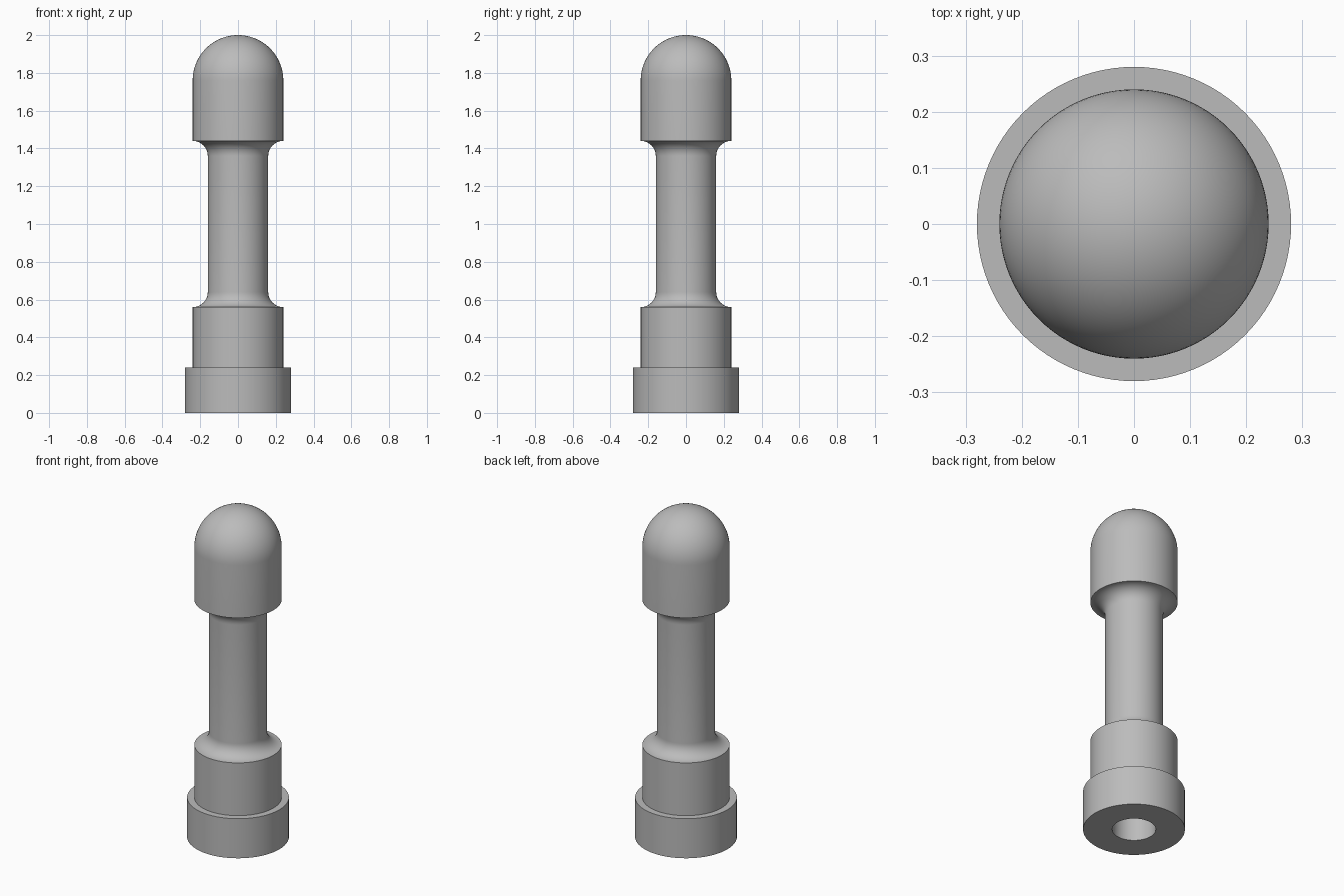
import bpy, bmesh
from math import pi, sin, cos, radians

old = bpy.data.objects.get("Cube")
if old:
    bpy.data.objects.remove(old, do_unlink=True)

grey = bpy.data.materials.new("plain grey")
grey.use_nodes = True
colour = (0.5, 0.5, 0.5, 1)
grey.diffuse_color = colour
grey.node_tree.nodes["Principled BSDF"].inputs["Base Color"].default_value = colour

SEGMENTS = 96
FLANGE, BODY, STEM, BORE = 0.28, 0.24, 0.16, 0.12
FILLET = BODY - STEM


def arc(r, z, radius, start, end, steps):
    """Points (radius, height) along an arc, angles in degrees."""
    angles = [radians(start + (end - start) * i / steps) for i in range(steps + 1)]
    return [(r + radius * cos(a), z + radius * sin(a)) for a in angles]


# Half profile, from the blind bore round the outside to the dome tip
profile = [(0, 1.76), (BORE, 1.76), (BORE, 0), (FLANGE, 0), (FLANGE, 0.24),
           (BODY, 0.24)]
profile += arc(BODY, 0.56 + FILLET, FILLET, 270, 180, 12)   # lower fillet
profile += arc(BODY, 1.44 - FILLET, FILLET, 180, 90, 12)    # upper fillet
profile += arc(0, 1.76, BODY, 0, 90, 24)                    # dome

# Turned post
bm = bmesh.new()
verts = [bm.verts.new((r, 0, z)) for r, z in profile]
edges = [bm.edges.new(pair) for pair in zip(verts, verts[1:])]
bmesh.ops.spin(bm, geom=verts + edges, cent=(0, 0, 0), axis=(0, 0, 1),
               angle=2 * pi, steps=SEGMENTS)
bmesh.ops.remove_doubles(bm, verts=bm.verts, dist=0.0005)
bmesh.ops.recalc_face_normals(bm, faces=bm.faces)
mesh = bpy.data.meshes.new("round_headed_post")
bm.to_mesh(mesh)
bm.free()

post = bpy.data.objects.new("round_headed_post", mesh)
bpy.context.collection.objects.link(post)
mesh.materials.append(grey)
bpy.ops.object.select_all(action="DESELECT")
post.select_set(True)
bpy.context.view_layer.objects.active = post
bpy.ops.object.shade_smooth_by_angle(angle=radians(30))
